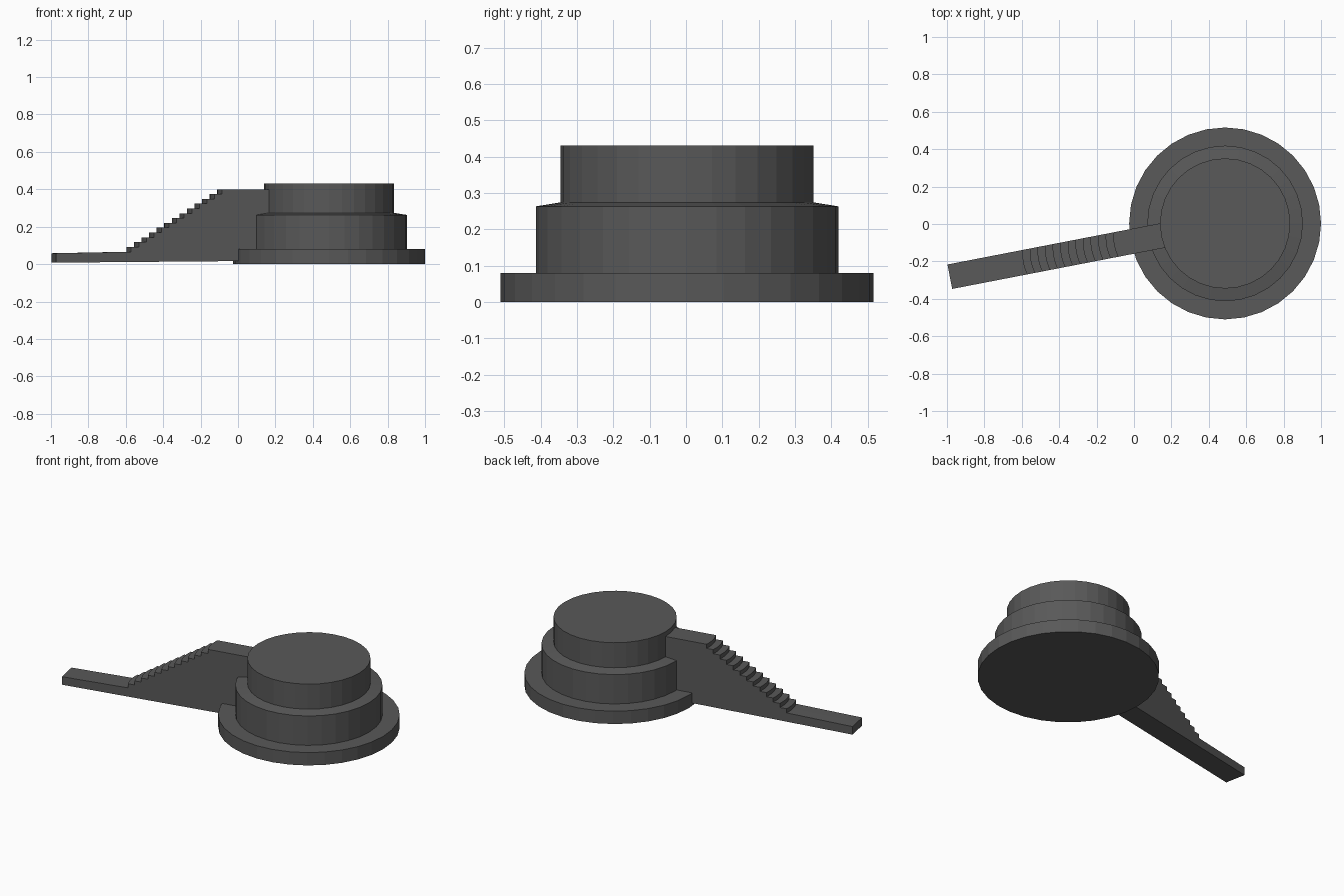
import bpy, math

if "Cube" in bpy.data.objects:
    bpy.data.objects.remove(bpy.data.objects["Cube"])

CENTRE = (0.487, 0.003)

grey = bpy.data.materials.new("dark_grey")
grey.diffuse_color = (0.1, 0.1, 0.1, 1)
grey.use_nodes = True
grey.node_tree.nodes["Principled BSDF"].inputs["Base Color"].default_value = grey.diffuse_color


def make(name, verts, faces):
    mesh = bpy.data.meshes.new(name)
    mesh.from_pydata(verts, [], faces)
    mesh.materials.append(grey)
    obj = bpy.data.objects.new(name, mesh)
    bpy.context.collection.objects.link(obj)
    bpy.context.view_layer.objects.active = obj
    bpy.ops.object.mode_set(mode='EDIT')
    bpy.ops.mesh.select_all(action='SELECT')
    bpy.ops.mesh.normals_make_consistent(inside=False)
    bpy.ops.object.mode_set(mode='OBJECT')
    return obj


def loft(name, rings, closed=False):
    """Join equal rings of points with quads and cap both ends."""
    n = len(rings[0])
    verts = [p for r in rings for p in r]
    faces = [(k * n + i, k * n + (i + 1) % n, (k + 1) * n + (i + 1) % n, (k + 1) * n + i)
             for k in range(len(rings) - 1) for i in range(n)]
    faces.append(tuple(range(n))[::-1])
    faces.append(tuple(range((len(rings) - 1) * n, len(rings) * n)))
    return make(name, verts, faces)


# Round tower of three tiers, turned from a stepped profile
SIDES = 32
tiers = [(0.513, 0.0), (0.513, 0.08), (0.416, 0.08), (0.416, 0.263),
         (0.348, 0.274), (0.348, 0.43)]
loft("round_tiers", [[(CENTRE[0] + r * math.cos(2 * math.pi * i / SIDES),
                       CENTRE[1] + r * math.sin(2 * math.pi * i / SIDES), z)
                      for i in range(SIDES)] for r, z in tiers])

# Stair arm: side profile (distance from centre, height, bulge of the edge)
STEPS, FIRST, LAST = 13, 1.095, 0.60
LOW, HIGH = 0.066, 0.40
profile = [(0.30, 0.018, 0), (1.499, 0.008, 0), (1.499, 0.058, 0)]
for i in range(STEPS):
    u = FIRST + (LAST - FIRST) * i / (STEPS - 1)
    profile.append((u, LOW + (HIGH - LOW) * i / STEPS, 0.009))
    profile.append((u, LOW + (HIGH - LOW) * (i + 1) / STEPS, 0.009))
profile.append((0.30, HIGH, 0))

# Sweep it across the width, with the step noses bowed outward
ANGLE = math.radians(10.95)
c, s = math.cos(ANGLE), math.sin(ANGLE)
slices = []
for j in range(7):
    t = -1 + j / 3
    v = 0.0665 * t
    ring = []
    for u, z, bulge in profile:
        d = u + bulge * (0.5 - t * t)
        ring.append((CENTRE[0] - d * c - v * s, CENTRE[1] - d * s + v * c, z))
    slices.append(ring)
loft("stair_arm", slices)
